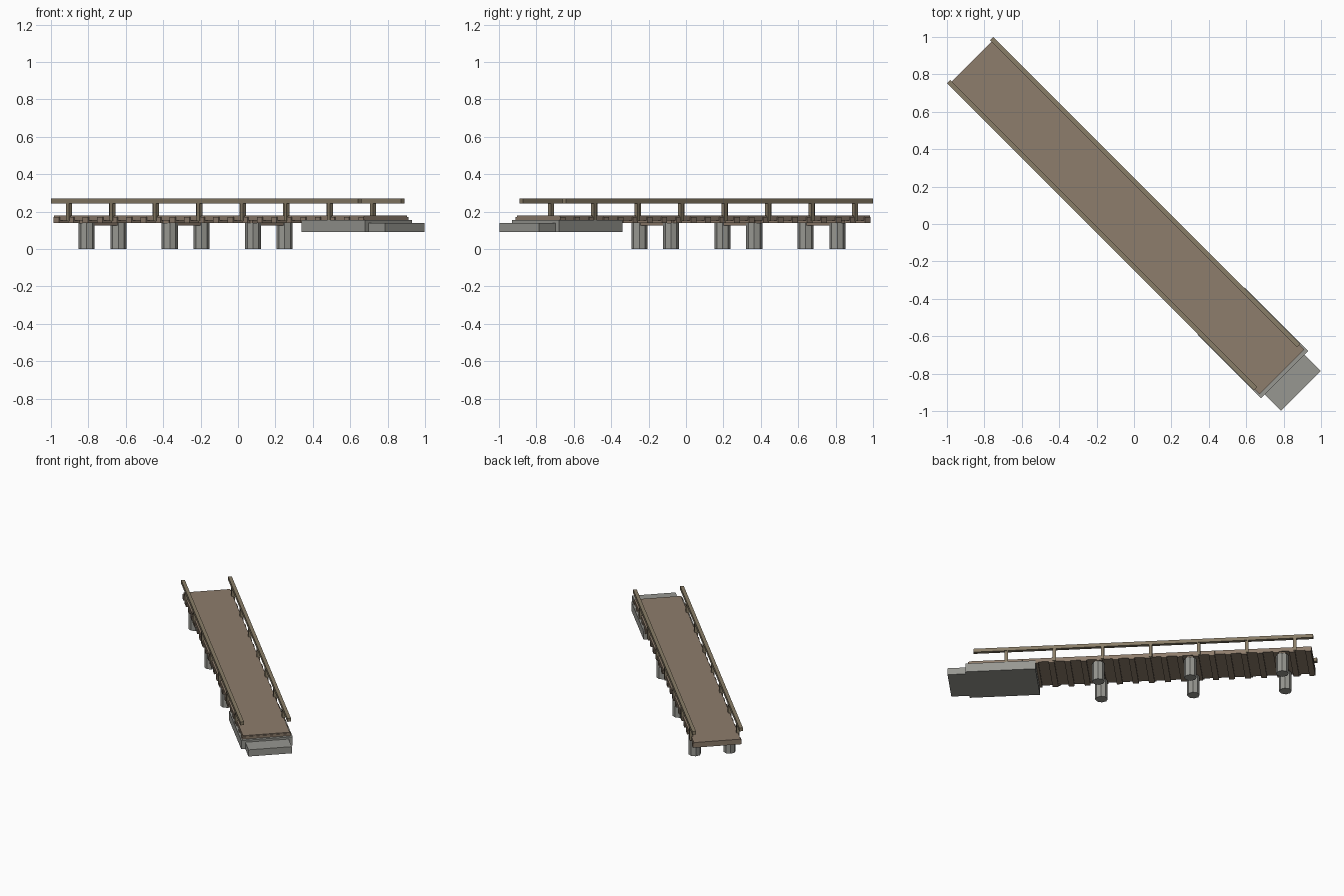
import bpy, math
from mathutils import Matrix

if "Cube" in bpy.data.objects:
    bpy.data.objects.remove(bpy.data.objects["Cube"])

# The jetty lies diagonally: u runs along it, v across it
TURN = Matrix.Rotation(math.radians(-45), 4, 'Z')

def material(name, rgb):
    m = bpy.data.materials.new(name)
    m.diffuse_color = (*rgb, 1)
    m.use_nodes = True
    m.node_tree.nodes["Principled BSDF"].inputs["Base Color"].default_value = m.diffuse_color
    return m

DECK = material("deck wood", (0.27, 0.205, 0.15))
RAIL = material("rail wood", (0.25, 0.205, 0.135))
STONE = material("concrete grey", (0.31, 0.31, 0.285))

def finish(name, mat):
    ob = bpy.context.object
    ob.name = name
    ob.matrix_world = TURN @ ob.matrix_basis
    ob.data.materials.append(mat)

def box(name, u, v, z, mat):
    bpy.ops.mesh.primitive_cube_add(size=1)
    ob = bpy.context.object
    for vert in ob.data.vertices:
        vert.co = [(a + b) / 2 + c * (b - a) for (a, b), c in zip((u, v, z), vert.co)]
    finish(name, mat)

# Walking deck
box("deck", (-1.228, 1.115), (-0.162, 0.162), (0.152, 0.18), DECK)

# Cross beams under the deck, ends poking out slightly
for i in range(22):
    u = -1.205 + i * 0.1097
    box("cross_beam", (u - 0.02, u + 0.02), (-0.169, 0.169), (0.14, 0.172), DECK)

# Pile pairs with cap beams
for u in (-1.025, -0.396, 0.233):
    box("cap_beam", (u - 0.025, u + 0.025), (-0.15, 0.15), (0.125, 0.153), DECK)
    for v in (-0.12, 0.12):
        bpy.ops.mesh.primitive_cylinder_add(vertices=8, radius=0.043, depth=0.14, location=(u, v, 0.07))
        finish("pile", STONE)

# Handrails and posts
for s in (-1, 1):
    box("handrail", (-1.239, 1.083), sorted((s * 0.15, s * 0.175)), (0.244, 0.27), RAIL)
    for i in range(7):
        u = -1.115 + i * 0.329
        box("rail_post", (u - 0.011, u + 0.011), sorted((s * 0.151, s * 0.173)), (0.15, 0.25), RAIL)

# Shore abutment with a lower step
box("abutment", (0.658, 1.138), (-0.178, 0.178), (0.09, 0.155), STONE)
box("abutment_step", (1.1, 1.262), (-0.15, 0.15), (0.09, 0.14), STONE)
